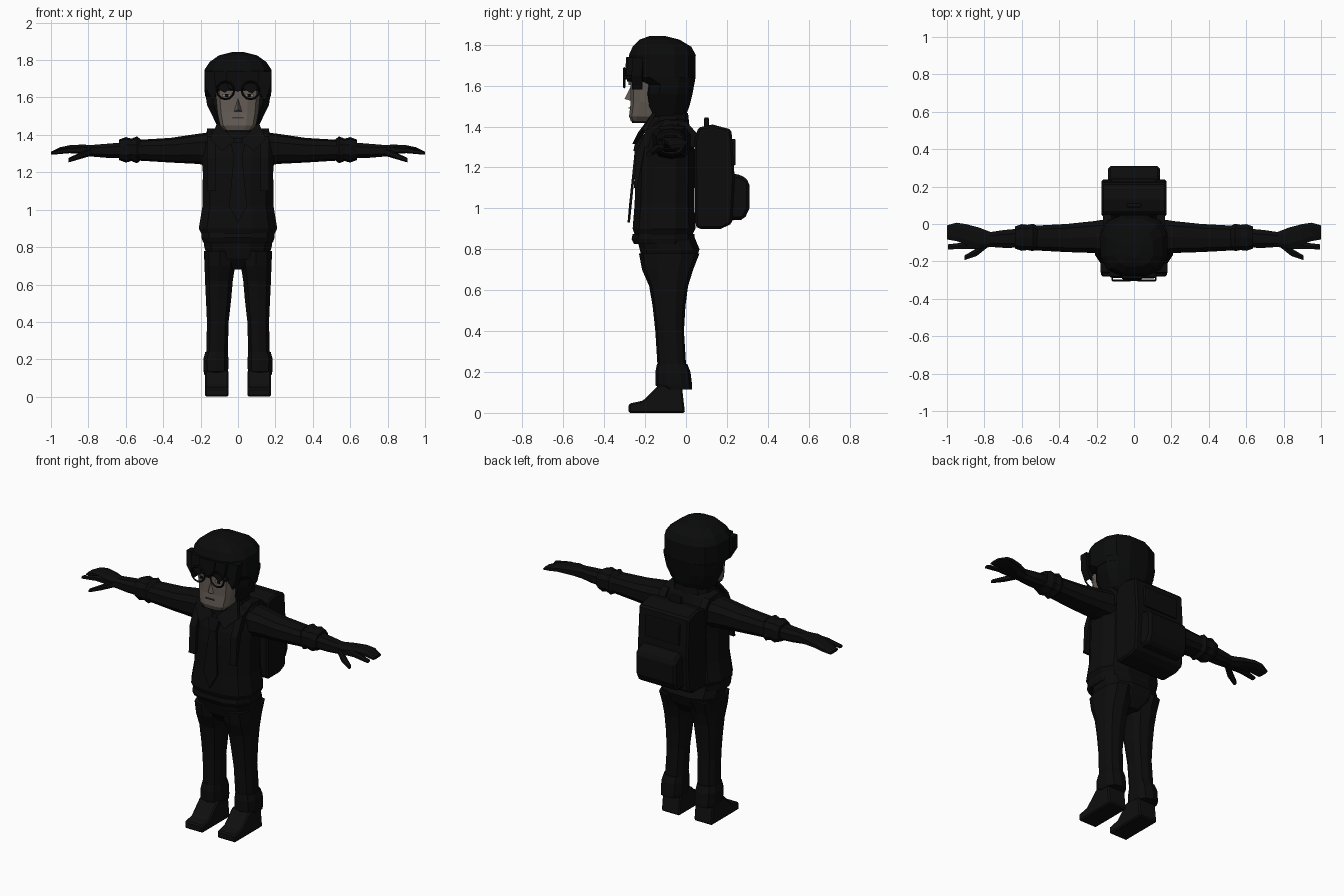
import bpy, bmesh, math
from mathutils import Vector


def colour(name, rgb):
    m = bpy.data.materials.new(name)
    m.diffuse_color = (*rgb, 1)
    return m


CLOTH = colour("black cloth", (0.0037, 0.0037, 0.0037))
HAIR = colour("black hair", (0.0031, 0.0032, 0.0034))
SHOE = colour("shoe black", (0.0048, 0.0048, 0.0048))
SKIN = colour("dim skin", (0.125, 0.105, 0.09))
LIP = colour("dark lip", (0.06, 0.048, 0.042))
EYE = colour("eye white", (0.24, 0.22, 0.2))


def make(name, verts, faces, mat):
    bm = bmesh.new()
    vs = [bm.verts.new(v) for v in verts]
    for f in faces:
        bm.faces.new([vs[i] for i in f])
    bmesh.ops.recalc_face_normals(bm, faces=bm.faces)
    me = bpy.data.meshes.new(name)
    bm.to_mesh(me)
    bm.free()
    ob = bpy.data.objects.new(name, me)
    me.materials.append(mat)
    bpy.context.collection.objects.link(ob)
    return ob


def skin_rings(name, rings, mat):
    """Close a stack of equal point rings into a solid."""
    n = len(rings[0])
    faces = [list(range(n)), list(range((len(rings) - 1) * n, len(rings) * n))]
    for k in range(len(rings) - 1):
        for i in range(n):
            j = (i + 1) % n
            faces.append([k * n + i, k * n + j, (k + 1) * n + j, (k + 1) * n + i])
    return make(name, [p for r in rings for p in r], faces, mat)


def loft(name, rows, mat, axis="z", n=12, e=0.75, s=1):
    """Rows are (position, centre u, centre v, radius u, radius v)."""
    rings = []
    for t, cu, cv, ru, rv in rows:
        ring = []
        for i in range(n):
            a = 2 * math.pi * (i + 0.5) / n
            c, d = math.cos(a), math.sin(a)
            u = cu + ru * math.copysign(abs(c) ** e, c)
            v = cv + rv * math.copysign(abs(d) ** e, d)
            ring.append((s * u, v, t) if axis == "z" else (s * t, u, v))
        rings.append(ring)
    return skin_rings(name, rings, mat)


def body(name, rows, mat, n=12, e=0.75, cx=0, s=1):
    """Upright loft from (z, front y, back y, half width)."""
    return loft(name, [(z, cx, (f + b) / 2, w, (b - f) / 2) for z, f, b, w in rows], mat, "z", n, e, s)


def prism(name, pts, depth, mat):
    """Extrude a 3D outline by a vector."""
    d = Vector(depth)
    return skin_rings(name, [[Vector(p) for p in pts], [Vector(p) + d for p in pts]], mat)


def box(name, lo, hi, mat, bevel=0.0):
    (x, y, z), (X, Y, Z) = lo, hi
    ob = prism(name, [(x, y, z), (X, y, z), (X, Y, z), (x, Y, z)], (0, 0, Z - z), mat)
    if bevel:
        m = ob.modifiers.new("bevel", "BEVEL")
        m.width, m.segments = bevel, 2
    return ob


# Jacket, hem and collar
body("jacket", [(0.86, -0.25, 0.03, 0.195), (0.90, -0.265, 0.05, 0.215), (1.02, -0.255, 0.045, 0.195),
                (1.20, -0.25, 0.045, 0.193), (1.28, -0.235, 0.045, 0.2), (1.37, -0.205, 0.035, 0.2),
                (1.42, -0.165, 0.015, 0.17), (1.44, -0.15, 0.0, 0.1)], CLOTH)
body("jacket_hem", [(0.825, -0.258, 0.035, 0.192), (0.85, -0.27, 0.045, 0.2), (0.875, -0.265, 0.045, 0.2)], CLOTH)
body("neck", [(1.38, -0.17, 0.0, 0.08), (1.54, -0.2, 0.0, 0.085)], CLOTH, 10)
body("collar", [(1.38, -0.22, 0.01, 0.13), (1.42, -0.2, 0.015, 0.125), (1.465, -0.175, 0.01, 0.115)], CLOTH, 10)

# Tie
prism("tie", [(-0.022, -0.25, 1.29), (-0.048, -0.278, 1.02), (0, -0.286, 0.93), (0.048, -0.278, 1.02),
              (0.022, -0.25, 1.29)], (0, 0.012, 0), CLOTH)
prism("tie_knot", [(-0.04, -0.24, 1.36), (-0.022, -0.258, 1.28), (0.022, -0.258, 1.28), (0.04, -0.24, 1.36)],
      (0, 0.04, 0), CLOTH)

# Trousers top
body("hips", [(0.68, -0.17, 0.01, 0.05), (0.74, -0.215, 0.05, 0.165), (0.80, -0.23, 0.07, 0.185),
              (0.86, -0.245, 0.045, 0.19)], CLOTH)

for s, side in ((1, "left"), (-1, "right")):
    # Leg, rolled cuff and shoe
    loft(side + "_leg", [(0.12, 0.115, -0.065, 0.05, 0.06), (0.24, 0.112, -0.07, 0.06, 0.07),
                         (0.40, 0.108, -0.08, 0.06, 0.07), (0.52, 0.104, -0.083, 0.07, 0.08),
                         (0.62, 0.102, -0.085, 0.077, 0.095), (0.70, 0.097, -0.09, 0.085, 0.125),
                         (0.78, 0.096, -0.082, 0.09, 0.148)], CLOTH, n=10, s=s)
    loft(side + "_trouser_cuff", [(0.115, 0.118, -0.045, 0.064, 0.075), (0.135, 0.118, -0.06, 0.068, 0.09),
                                  (0.20, 0.118, -0.064, 0.07, 0.086), (0.24, 0.115, -0.068, 0.062, 0.074)],
         CLOTH, n=10, s=s)
    shoe = prism(side + "_shoe", [(s * 0.05, y, z) for y, z in
                 ((-0.28, 0), (-0.28, 0.045), (-0.21, 0.06), (-0.13, 0.14), (-0.02, 0.13), (-0.005, 0))],
                 (s * 0.127, 0, 0), SHOE)
    shoe.modifiers.new("bevel", "BEVEL").width = 0.008

    # Sleeve, rolled cuff and forearm
    loft(side + "_sleeve", [(0.14, -0.07, 1.325, 0.1, 0.09), (0.22, -0.07, 1.325, 0.088, 0.08),
                            (0.36, -0.075, 1.318, 0.078, 0.066), (0.54, -0.075, 1.318, 0.068, 0.055)],
         CLOTH, "x", 10, s=s)
    loft(side + "_sleeve_cuff", [(0.515, -0.07, 1.32, 0.062, 0.052), (0.54, -0.072, 1.32, 0.076, 0.072),
                                 (0.57, -0.072, 1.32, 0.07, 0.06), (0.60, -0.072, 1.32, 0.074, 0.068),
                                 (0.635, -0.072, 1.32, 0.062, 0.055)], CLOTH, "x", 10, s=s)
    loft(side + "_forearm", [(0.60, -0.075, 1.318, 0.055, 0.045), (0.70, -0.08, 1.315, 0.05, 0.04),
                             (0.77, -0.083, 1.315, 0.042, 0.034), (0.83, -0.082, 1.318, 0.055, 0.03)],
         CLOTH, "x", 8, s=s)
    # Fanned hand: joined fingers, index finger, thumb
    loft(side + "_hand", [(0.76, -0.083, 1.315, 0.04, 0.03), (0.83, -0.075, 1.322, 0.06, 0.028),
                          (0.90, -0.055, 1.325, 0.058, 0.021), (0.95, -0.042, 1.318, 0.052, 0.017),
                          (1.0, -0.045, 1.302, 0.04, 0.008)], CLOTH, "x", 8, s=s)
    loft(side + "_index_finger", [(0.81, -0.115, 1.318, 0.022, 0.02), (0.90, -0.116, 1.318, 0.02, 0.016),
                                  (0.995, -0.122, 1.303, 0.015, 0.009)], CLOTH, "x", 6, s=s)
    loft(side + "_thumb", [(0.78, -0.1, 1.312, 0.025, 0.022), (0.84, -0.15, 1.29, 0.023, 0.018),
                           (0.905, -0.18, 1.265, 0.014, 0.012)], CLOTH, "x", 6, s=s)

    # Collar flap and backpack strap
    prism(side + "_collar_flap", [(s * 0.015, -0.235, 1.37), (s * 0.085, -0.262, 1.315), (s * 0.15, -0.215, 1.38),
                                  (s * 0.11, -0.165, 1.465)], (0, 0.02, 0), CLOTH)
    prism(side + "_strap", [(s * 0.12, y, z) for y, z in
          ((0.06, 1.36), (0.0, 1.425), (-0.1, 1.435), (-0.19, 1.39), (-0.245, 1.27), (-0.255, 1.1),
           (-0.24, 1.1), (-0.2, 1.3), (0.04, 1.3))], (s * 0.045, 0, 0), CLOTH)

# Backpack body, pockets and handle
bag = prism("backpack", [(-0.175, y, z) for y, z in
            ((0.045, 0.915), (0.06, 0.9), (0.17, 0.9), (0.225, 0.925), (0.238, 1.15), (0.222, 1.385),
             (0.13, 1.41), (0.06, 1.395), (0.04, 1.33))], (0.35, 0, 0), CLOTH)
bag.modifiers.new("bevel", "BEVEL").width = 0.02
pocket = prism("backpack_pocket", [(-0.14, y, z) for y, z in
               ((0.2, 0.94), (0.285, 0.945), (0.31, 1.0), (0.31, 1.13), (0.27, 1.165), (0.2, 1.17))],
               (0.28, 0, 0), CLOTH)
pocket.modifiers.new("bevel", "BEVEL").width = 0.015
box("backpack_upper_pocket", (-0.12, 0.2, 1.21), (0.12, 0.243, 1.34), CLOTH, 0.008)
box("backpack_handle", (-0.04, 0.088, 1.38), (0.04, 0.112, 1.445), CLOTH, 0.008)

# Face and nose
body("face", [(1.425, -0.27, -0.17, 0.075), (1.45, -0.28, -0.12, 0.098), (1.52, -0.272, -0.1, 0.112),
              (1.66, -0.272, -0.1, 0.125)], SKIN, 12, 0.6)
make("nose", [(-0.022, -0.268, 1.525), (0.022, -0.268, 1.525), (0, -0.268, 1.6), (0, -0.3, 1.535)],
     [(0, 1, 3), (1, 2, 3), (2, 0, 3), (0, 2, 1)], SKIN)
box("mouth", (-0.03, -0.282, 1.487), (0.03, -0.275, 1.493), LIP)
box("chin_shadow", (-0.07, -0.265, 1.418), (0.07, -0.17, 1.427), HAIR)

# Hair: back shell, crown and fringe
body("hair_back", [(1.45, -0.19, 0.0, 0.115), (1.5, -0.205, 0.02, 0.14), (1.56, -0.21, 0.035, 0.17),
                   (1.64, -0.2, 0.05, 0.182)], HAIR)
body("hair_crown", [(1.605, -0.2, 0.04, 0.18), (1.64, -0.282, 0.05, 0.184), (1.75, -0.283, 0.052, 0.183),
                    (1.79, -0.265, 0.03, 0.155), (1.825, -0.23, -0.03, 0.105), (1.842, -0.18, -0.1, 0.035)], HAIR)
for i, (x, tip, w) in enumerate(((-0.14, 1.58, 0.04), (-0.08, 1.625, 0.05), (-0.01, 1.63, 0.055),
                                 (0.065, 1.62, 0.05), (0.135, 1.58, 0.045))):
    y = -0.292 + 1.8 * x * x
    prism(f"fringe_lock_{i}", [(x - w, y, 1.74), (x - w * 0.8, y - 0.008, 1.65), (x + 0.01, y - 0.004, tip),
                               (x + w * 0.8, y - 0.008, 1.65), (x + w, y, 1.74)], (0, 0.05, 0), HAIR)

# Glasses and eyes
for s, side in ((1, "left"), (-1, "right")):
    bpy.ops.mesh.primitive_torus_add(location=(s * 0.067, -0.302, 1.638), rotation=(math.pi / 2, 0, 0),
                                     major_radius=0.047, minor_radius=0.006, major_segments=12, minor_segments=4)
    rim = bpy.context.object
    rim.name = side + "_glasses_rim"
    rim.data.materials.append(HAIR)
    box(side + "_glasses_arm", tuple(sorted((s * 0.112, s * 0.12))[:1]) + (-0.303, 1.635),
        tuple(sorted((s * 0.112, s * 0.12))[1:]) + (-0.15, 1.647), HAIR)
    box(side + "_eye", (s * 0.06 - 0.024, -0.279, 1.603), (s * 0.06 + 0.024, -0.271, 1.619), EYE)
    box(side + "_pupil", (s * 0.06 - 0.01, -0.282, 1.603), (s * 0.06 + 0.01, -0.276, 1.619), HAIR)
box("glasses_bridge", (-0.022, -0.306, 1.635), (0.022, -0.298, 1.645), HAIR)
